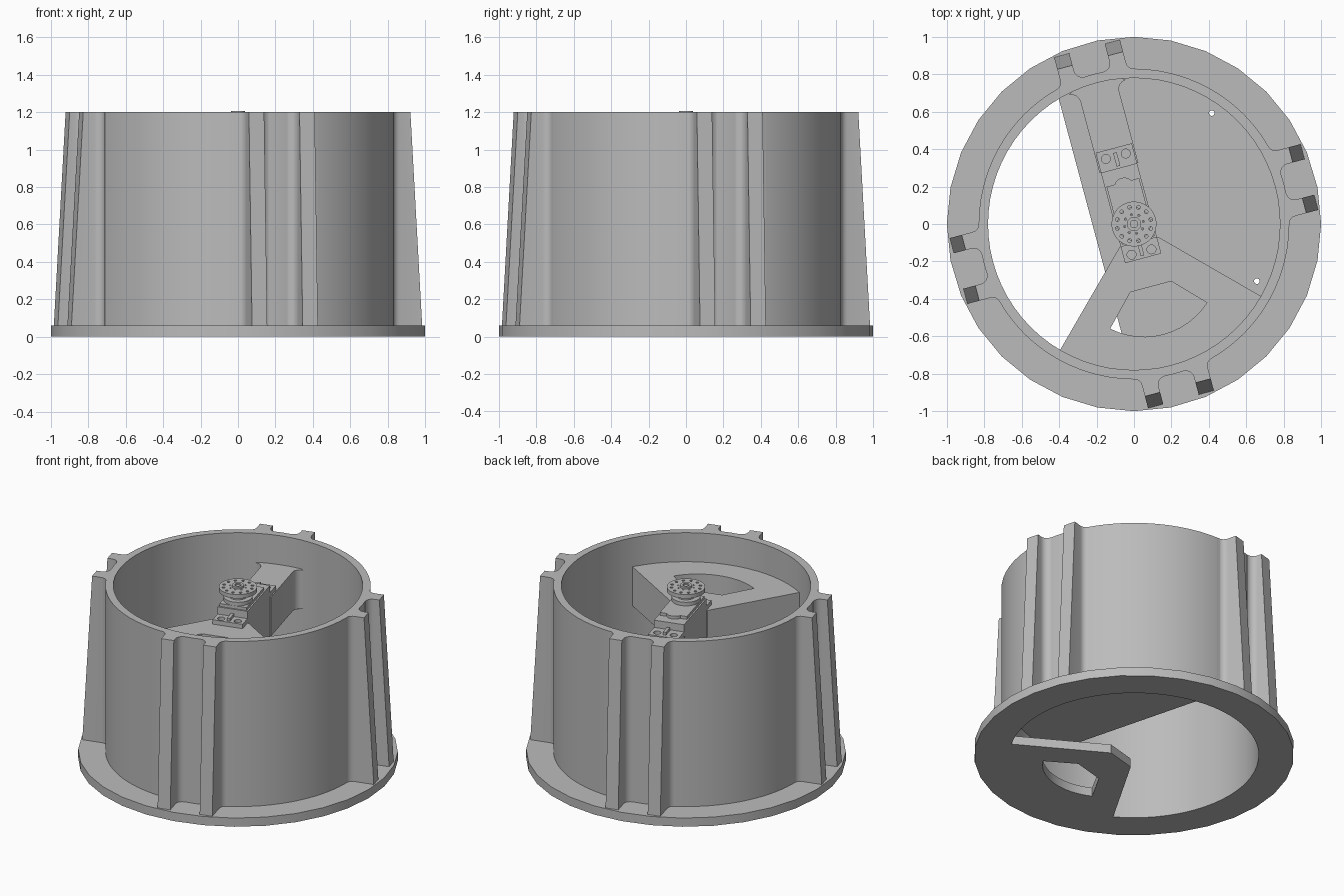
import bpy, bmesh
from math import sin, cos, pi, radians, sqrt
from mathutils import Matrix

cube = bpy.data.objects.get("Cube")
if cube:
    bpy.data.objects.remove(cube)

grey = bpy.data.materials.new("plain_grey")
grey.use_nodes = True
COLOR = (0.5, 0.5, 0.5, 1)
grey.diffuse_color = COLOR
grey.node_tree.nodes["Principled BSDF"].inputs["Base Color"].default_value = COLOR

TURN = radians(15)      # the whole layout is turned about the upright axis
IN, OUT, TOP, LIP = 0.78, 0.83, 1.2, 0.06
made = []


def finish(name, bm, turn=TURN):
    bmesh.ops.recalc_face_normals(bm, faces=bm.faces)
    bm.transform(Matrix.Rotation(turn, 4, 'Z'))
    me = bpy.data.meshes.new(name)
    bm.to_mesh(me)
    bm.free()
    me.materials.append(grey)
    ob = bpy.data.objects.new(name, me)
    bpy.context.collection.objects.link(ob)
    made.append(ob)
    return ob


def arc(r, a0, a1, n, cx=0, cy=0):
    """Points on an arc, angles in degrees, both ends included."""
    return [(cx + r * cos(radians(a0 + (a1 - a0) * i / n)),
             cy + r * sin(radians(a0 + (a1 - a0) * i / n))) for i in range(n + 1)]


def circle(r, n, cx=0, cy=0):
    return arc(r, 0, 360, n, cx, cy)[:-1]


def box(x0, x1, y0, y1):
    return [(x0, y0), (x1, y0), (x1, y1), (x0, y1)]


def prism(name, outline, z0, z1, holes=(), turn=TURN):
    """Upright prism over an outline with through holes."""
    bm = bmesh.new()
    for loop in [outline, *holes]:
        vs = [bm.verts.new((x, y, z0)) for x, y in loop]
        for i, v in enumerate(vs):
            bm.edges.new((vs[i - 1], v))
    bmesh.ops.triangle_fill(bm, edges=bm.edges[:], use_beauty=True)
    got = bmesh.ops.extrude_face_region(bm, geom=bm.faces[:], use_keep_orig=True)
    top = [g for g in got["geom"] if isinstance(g, bmesh.types.BMVert)]
    bmesh.ops.translate(bm, verts=top, vec=(0, 0, z1 - z0))
    return finish(name, bm, turn)


# Base flange and round wall
prism("base_flange", circle(1, 32), 0, LIP, [circle(IN, 72)], 0)
prism("round_wall", circle(OUT, 72), LIP, TOP, [circle(IN, 72)], 0)


# Tapered ribs in four pairs, filleted into the wall
def rib_section(px, tip):
    hw, f = 0.042, 0.045
    pts = []
    for s in (-1, 1):
        x = px + s * (hw + f)
        root = sqrt(OUT ** 2 - x ** 2)
        side = [(x, root - 0.03)]
        for i in range(6):
            a = i / 5 * pi / 2
            side.append((x - s * f * sin(a), root + f * (1 - cos(a))))
        side.append((px + s * hw, tip))
        pts += side if s < 0 else side[::-1]
    return pts


def rib(name, px, turn):
    bm = bmesh.new()
    low = [bm.verts.new((x, y, LIP)) for x, y in rib_section(px, 0.97)]
    high = [bm.verts.new((x, y, TOP)) for x, y in rib_section(px, 0.905)]
    bm.faces.new(low)
    bm.faces.new(high)
    for i in range(len(low)):
        bm.faces.new((low[i - 1], low[i], high[i], high[i - 1]))
    finish(name, bm, turn)


for k in range(4):
    for side, px in (("a", -0.14), ("b", 0.14)):
        rib(f"rib_{k + 1}{side}", px, TURN + k * pi / 2)

# Inner floor, cut straight on one side, with two wire holes
R = IN + 0.01
cut = -0.215
swing = 105.8
prism("inner_floor", arc(R, -swing, swing, 48), 0.385, 0.44,
      [circle(0.015, 12, 0.555, y) for y in (-0.465, 0.465)])

# Wedge shelf holding one servo end, and the matching plate in the base
wedge = [(0.107, -0.1), (-0.107, -0.1)] + arc(R, -135.4, -44.6, 24)
window = [(0.113, -0.347), (-0.113, -0.347)] + arc(0.4, -132, -48, 12, 0, -0.21)
prism("wedge_shelf", wedge, 0.73, 1.0, [window])
prism("base_wedge", wedge, 0, LIP, [window])

# Beam from the wall to the other servo end, rounded at the wall
f = 0.05
root = 0.775
right = [(0.107, 0.31)] + arc(f, 180, 90, 6, 0.107 + f, root - f - 0.02)
beam = right + [(0.12, root + 0.01)]
beam += [(-x, y) for x, y in beam[::-1]]
prism("servo_beam", beam, 0.73, 1.0)

# Servo case with stepped top
prism("servo_case", box(-0.1, 0.1, -0.1, 0.31), 0.68, 1.08)
prism("servo_lid", box(-0.09, 0.09, -0.09, 0.23), 1.08, 1.1)
prism("servo_lid_boss", circle(0.055, 24, 0, 0.2), 1.08, 1.1)

# Mounting tabs with screw holes, plus a stiffening rib on each
for name, y0, y1, s in (("back", 0.31, 0.42, 1), ("front", -0.19, -0.1, -1)):
    mid = (y0 + y1) / 2 + 0.01 * s
    prism(f"servo_tab_{name}", box(-0.1, 0.1, y0, y1), 1.0, 1.03,
          [circle(0.024, 16, x, mid) for x in (-0.055, 0.055)])
    a, b = sorted((mid - 0.055 * s, mid + 0.02 * s))
    prism(f"servo_tab_rib_{name}", box(-0.01, 0.01, a, b), 1.03, 1.05)

# Output shaft and round horn with two rings of holes
prism("gear_collar", circle(0.09, 32), 1.1, 1.125)
prism("output_neck", circle(0.055, 24), 1.125, 1.165)
rings = [circle(0.01, 10, *c) for c in circle(0.092, 12)]
rings += [circle(0.006, 8, *c) for c in circle(0.052, 8)]
prism("servo_horn", circle(0.12, 40), 1.165, 1.192, rings)
prism("horn_hub", circle(0.038, 24), 1.192, 1.205, [circle(0.02, 16)])
prism("horn_screw", circle(0.014, 16), 1.192, 1.2)

# Smooth the round surfaces and keep the edges sharp
bpy.ops.object.select_all(action='DESELECT')
for ob in made:
    ob.select_set(True)
bpy.context.view_layer.objects.active = made[0]
bpy.ops.object.shade_smooth_by_angle(angle=radians(30))
